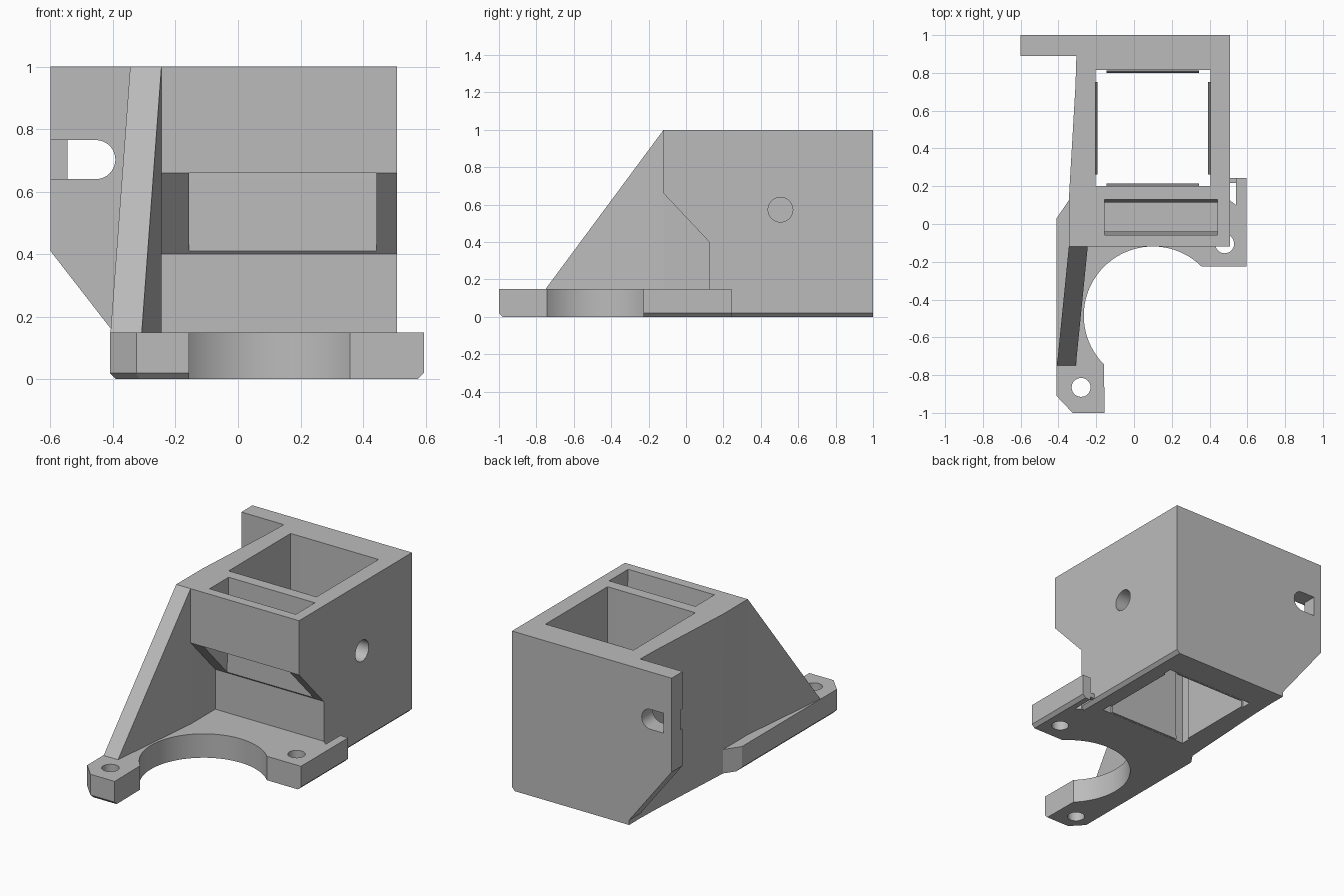
import bpy, bmesh
from math import cos, sin, pi, radians
from mathutils import Matrix

cube = bpy.data.objects.get("Cube")
if cube:
    bpy.data.objects.remove(cube, do_unlink=True)

# Single plastic colour
GREY = (0.5, 0.5, 0.5, 1)
mat = bpy.data.materials.new("grey plastic")
mat.use_nodes = True
mat.diffuse_color = GREY
mat.node_tree.nodes["Principled BSDF"].inputs["Base Color"].default_value = GREY

PLACE = {"x": lambda u, v, t: (t, u, v),
         "y": lambda u, v, t: (u, t, v),
         "z": lambda u, v, t: (u, v, t)}


def prism(name, axis, points, lo, hi, chamfer=None):
    """Extrude a closed profile along an axis; chamfer picks bottom edges by midpoint."""
    bm = bmesh.new()
    ends = [[bm.verts.new(PLACE[axis](u, v, t)) for u, v in points] for t in (lo, hi)]
    for ring in ends:
        bm.faces.new(ring)
    n = len(points)
    for i in range(n):
        j = (i + 1) % n
        bm.faces.new((ends[0][i], ends[0][j], ends[1][j], ends[1][i]))
    bmesh.ops.recalc_face_normals(bm, faces=bm.faces)
    if chamfer:
        edges = [e for e in bm.edges if all(abs(v.co.z) < 1e-4 for v in e.verts)
                 and chamfer((e.verts[0].co + e.verts[1].co) / 2)]
        bmesh.ops.bevel(bm, geom=edges, offset=0.02, segments=1, affect='EDGES')
    mesh = bpy.data.meshes.new(name)
    bm.to_mesh(mesh)
    bm.free()
    mesh.materials.append(mat)
    obj = bpy.data.objects.new(name, mesh)
    bpy.context.collection.objects.link(obj)
    return obj


def rect(u0, u1, v0, v1):
    return [(u0, v0), (u1, v0), (u1, v1), (u0, v1)]


def arc(u, v, r, start, end, steps):
    angles = [radians(start + (end - start) * i / steps) for i in range(steps + 1)]
    return [(u + r * cos(a), v + r * sin(a)) for a in angles]


def circle(u, v, r):
    return arc(u, v, r, 0, 360, 40)[:-1]


def activate(obj):
    bpy.ops.object.select_all(action='DESELECT')
    obj.select_set(True)
    bpy.context.view_layer.objects.active = obj


def cut(obj, *cutters):
    activate(obj)
    for c in cutters:
        c.hide_render = True
        m = obj.modifiers.new("cut", 'BOOLEAN')
        m.operation, m.solver, m.object = 'DIFFERENCE', 'EXACT', c
        bpy.ops.object.modifier_apply(modifier=m.name)
        bpy.data.objects.remove(c, do_unlink=True)


# Square housing with a stepped, sloping front and openings
body = prism("housing", "z",
             [(-0.345, -0.12), (0.508, -0.12), (0.508, 1), (-0.305, 1),
              (-0.305, 0.89), (-0.31, 0.73), (-0.345, 0.13)],
             0, 1, lambda p: p.x > 0.5)
cut(body,
    prism("front_recess", "x",
          [(-0.3, 0.66), (-0.12, 0.66), (0.125, 0.4), (0.125, -0.1), (-0.3, -0.1)],
          -0.245, 0.7),
    prism("base_clearance", "x", rect(-0.3, 0.125, -0.1, 0.15), -0.5, -0.2),
    prism("square_opening", "z", rect(-0.205, 0.405, 0.2, 0.815), -0.1, 1.1),
    prism("front_slot", "x",
          [(-0.06, 1.01), (0.13, 1.01), (0.115, 0.42), (0.115, 0.3),
           (-0.2, 0.3), (-0.2, 0.66), (-0.04, 0.66)], -0.156, 0.443),
    prism("side_hole", "x", circle(0.505, 0.573, 0.066), 0.3, 0.7))

# Tapered grip pads on the four inner walls
for k in range(4):
    pad = prism("grip_pad", "x", [(-0.306, 0), (-0.293, 0), (-0.306, 1)], -0.245, 0.245)
    pad.data.transform(Matrix.Translation((0.1, 0.5075, 0)) @ Matrix.Rotation(k * pi / 2, 4, 'Z'))

# Rear ear with a rounded slot and a shallow entry groove
ear = prism("rear_ear", "y", [(-0.6, 1), (-0.6, 0.41), (-0.305, 0.03), (-0.305, 1)], 0.89, 1)
cut(ear,
    prism("ear_slot", "y",
          [(-0.545, 0.64)] + arc(-0.455, 0.7025, 0.0625, -90, 90, 20) + [(-0.545, 0.765)],
          0.8, 1.1),
    prism("ear_groove", "y", rect(-0.7, -0.5, 0.64, 0.765), 0.8, 0.91))

# Mounting base with a round motor cut-out and two screw holes
base = prism("mounting_base", "z",
             [(-0.41, -0.91), (-0.325, -1), (-0.156, -1)]
             + arc(0.1, -0.485, 0.366, 225, 45, 40)
             + [(0.595, -0.226), (0.595, 0.243), (0.54, 0.243), (0.54, 0.1),
                (0.508, 0.125), (-0.345, 0.125), (-0.41, 0.03)],
             0, 0.15, lambda p: p.x < -0.4 or p.x > 0.59 or p.y < -0.9)
cut(base, *[prism("screw_hole", "z", circle(x, y, 0.05), -0.1, 0.3)
            for x, y in ((-0.28, -0.865), (0.48, -0.105))])
prism("base_bridge", "z", rect(0.508, 0.54, 0.218, 0.243), 0.02, 0.05)

# Slanted side gusset tapering down to the base
gusset = prism("side_gusset", "x", [(-0.12, 0.15), (-0.12, 1), (-0.75, 0.15)], -0.345, -0.245)
for v in gusset.data.vertices:
    if v.co.y < -0.5:
        v.co.x -= 0.063

for obj in (body, ear, base):
    activate(obj)
    bpy.ops.object.shade_smooth_by_angle(angle=radians(20))
